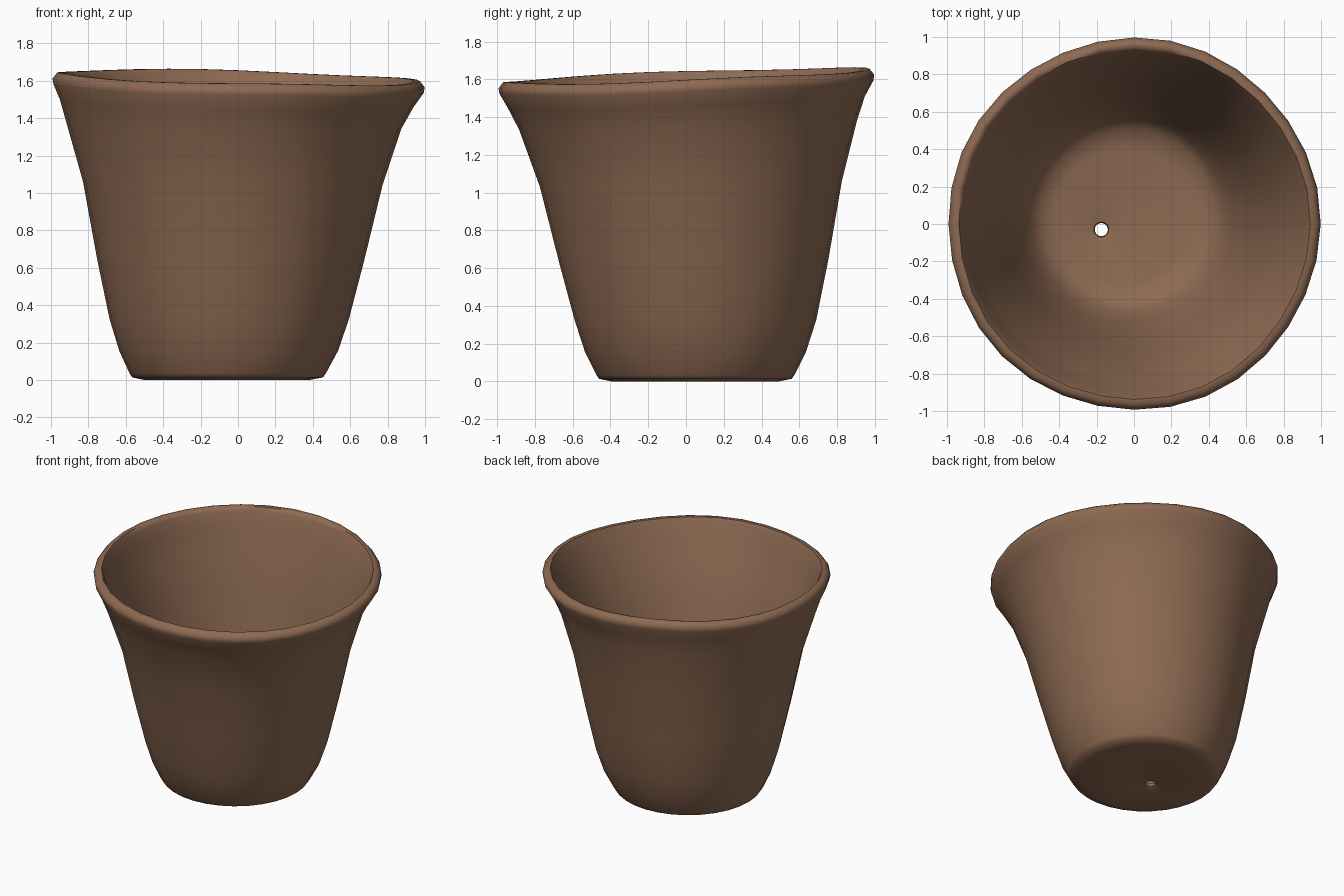
import bpy, bmesh, math

if "Cube" in bpy.data.objects:
    bpy.data.objects.remove(bpy.data.objects["Cube"])

SEGMENTS = 32
HOLE = (-0.175, -0.03)

# Rings from the drain hole, under the base, up the outside, over the lip,
# down the inside and back to the hole: (radius, height, centre x, centre y)
RINGS = [
    (0.035, 0.025, *HOLE),
    (0.08, 0.012, -0.165, -0.02),
    (0.28, 0.004, -0.09, 0.03),
    (0.44, 0.004, -0.06, 0.05),
    (0.51, 0.018, -0.055, 0.05),
    (0.525, 0.04, -0.055, 0.05),
    (0.585, 0.16, -0.05, 0.05),
    (0.64, 0.33, -0.047, 0.05),
    (0.715, 0.65, -0.04, 0.04),
    (0.80, 1.05, -0.03, 0.025),
    (0.895, 1.36, -0.025, 0.01),
    (0.945, 1.48, -0.01, 0.0),
    (0.99, 1.56, 0.0, 0.0),
    (0.995, 1.59, 0.0, 0.0),
    (0.97, 1.622, 0.0, 0.0),
    (0.94, 1.622, 0.0, 0.0),
    (0.925, 1.595, 0.0, 0.0),
    (0.895, 1.50, -0.01, 0.0),
    (0.835, 1.34, -0.025, 0.01),
    (0.745, 1.05, -0.03, 0.025),
    (0.66, 0.65, -0.04, 0.04),
    (0.58, 0.33, -0.045, 0.05),
    (0.52, 0.16, -0.04, 0.05),
    (0.46, 0.085, -0.035, 0.05),
    (0.36, 0.065, -0.06, 0.04),
    (0.09, 0.06, -0.165, -0.02),
    (0.04, 0.05, *HOLE),
]


def ring_point(radius, z, cx, cy, angle):
    """Point on a slightly hand-made ring; the rim tilts up to back left."""
    up = max(0.0, (z - 0.3) / 1.3)
    wobble = 1 + 0.004 * math.sin(5 * angle + 1) * up
    x = cx + radius * wobble * math.cos(angle)
    y = cy + radius * wobble * math.sin(angle)
    lip = 0.005 * math.sin(4 * angle + 0.5) * up
    return (x, y, z + up * (0.036 * y - 0.024 * x) + lip)


# Clay material
clay = bpy.data.materials.new("brown clay")
clay.diffuse_color = (0.27, 0.145, 0.085, 1)
clay.use_nodes = True
clay.node_tree.nodes["Principled BSDF"].inputs["Base Color"].default_value = clay.diffuse_color

# Pot body
bm = bmesh.new()
loops = [[bm.verts.new(ring_point(*ring, 2 * math.pi * i / SEGMENTS))
          for i in range(SEGMENTS)] for ring in RINGS]
for k, lower in enumerate(loops):
    upper = loops[(k + 1) % len(loops)]
    for i in range(SEGMENTS):
        j = (i + 1) % SEGMENTS
        bm.faces.new((lower[i], lower[j], upper[j], upper[i]))

low = min(v.co.z for v in bm.verts)
for v in bm.verts:
    v.co.z -= low
bmesh.ops.recalc_face_normals(bm, faces=bm.faces)

mesh = bpy.data.meshes.new("flower_pot")
bm.to_mesh(mesh)
bm.free()
mesh.materials.append(clay)
pot = bpy.data.objects.new("flower_pot", mesh)
bpy.context.collection.objects.link(pot)
bpy.context.view_layer.objects.active = pot
pot.select_set(True)
bpy.ops.object.shade_smooth_by_angle(angle=math.radians(60))
